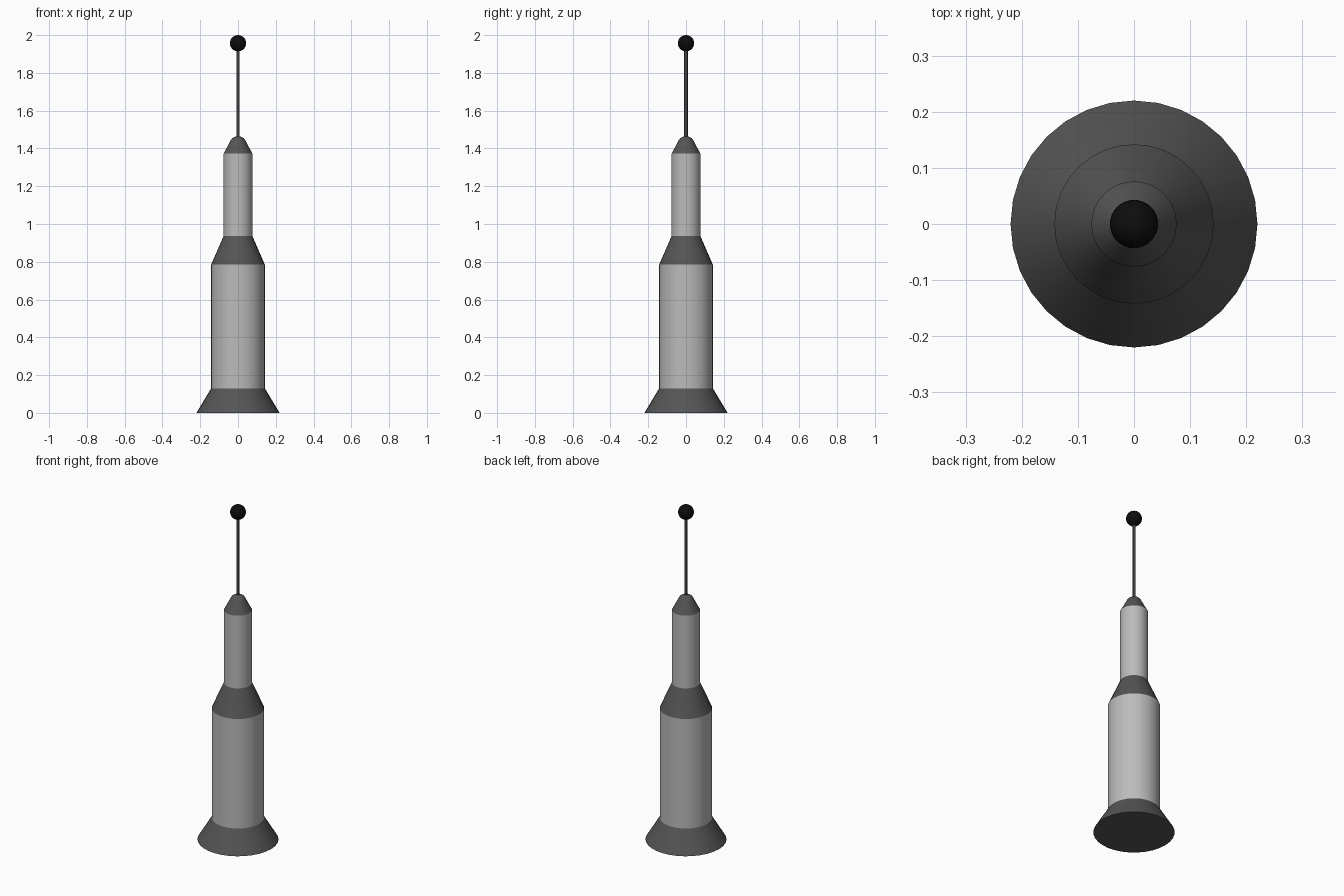
import bpy, bmesh, math

if "Cube" in bpy.data.objects:
    bpy.data.objects.remove(bpy.data.objects["Cube"])


def material(name, v):
    m = bpy.data.materials.new(name)
    m.diffuse_color = (v, v, v, 1)
    m.use_nodes = True
    m.node_tree.nodes["Principled BSDF"].inputs["Base Color"].default_value = m.diffuse_color
    return m


light = material("light_grey", 0.50)
dark = material("dark_grey", 0.09)
black = material("black", 0.004)


def finish(name, bm, mat, angle=35):
    bmesh.ops.recalc_face_normals(bm, faces=bm.faces)
    me = bpy.data.meshes.new(name)
    bm.to_mesh(me)
    bm.free()
    me.materials.append(mat)
    ob = bpy.data.objects.new(name, me)
    bpy.context.collection.objects.link(ob)
    bpy.ops.object.select_all(action='DESELECT')
    ob.select_set(True)
    bpy.context.view_layer.objects.active = ob
    bpy.ops.object.shade_smooth_by_angle(angle=math.radians(angle))
    return ob


def lathe(name, profile, mat, sides=32, bottom=False, top=False):
    """Stack of rings from (radius, z) pairs, optionally capped."""
    bm = bmesh.new()
    rings = []
    for r, z in profile:
        rings.append([bm.verts.new((r * math.sin(math.tau * i / sides),
                                    r * math.cos(math.tau * i / sides), z))
                      for i in range(sides)])
    for a, b in zip(rings, rings[1:]):
        for i in range(sides):
            j = (i + 1) % sides
            bm.faces.new((a[j], a[i], b[i], b[j]))
    if bottom:
        bm.faces.new(rings[0])
    if top:
        bm.faces.new(rings[-1][::-1])
    return finish(name, bm, mat)


# Body sections, stacked from the ground up
lathe("base_flare", [(0.22, 0), (0.142, 0.13)], dark, bottom=True)
lathe("lower_body", [(0.142, 0.13), (0.142, 0.785)], light)
lathe("shoulder", [(0.142, 0.785), (0.076, 0.937)], dark)
lathe("upper_body", [(0.076, 0.937), (0.076, 1.372)], light)

# Cap with a rounded tip
lathe("nose_cap", [(0.076, 1.372), (0.038, 1.445), (0.031, 1.454),
                   (0.019, 1.461), (0.006, 1.464)], dark, top=True)

# Thin six-sided mast
lathe("mast", [(0.0095, 1.45), (0.0095, 1.95)], dark, sides=6)

# Ball on the tip
bm = bmesh.new()
bmesh.ops.create_uvsphere(bm, u_segments=32, v_segments=16, radius=0.043)
bmesh.ops.translate(bm, verts=bm.verts, vec=(0, 0, 1.957))
finish("tip_ball", bm, black)
